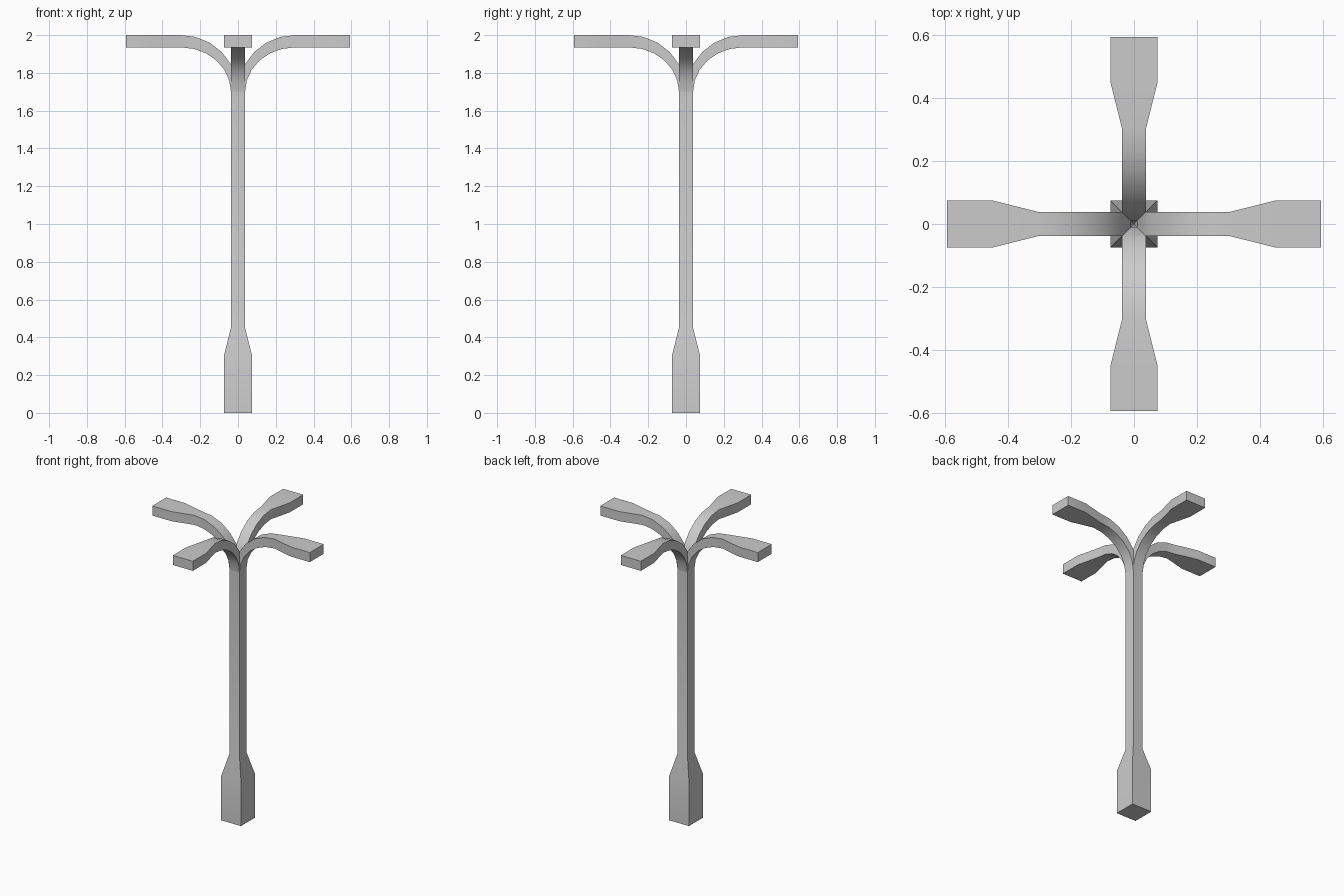
import bpy, bmesh, math
from mathutils import Matrix

if "Cube" in bpy.data.objects:
    bpy.data.objects.remove(bpy.data.objects["Cube"])

W, WIDE = 0.0375, 0.075      # half widths of thin and flared sections


def sweep(bm, rings, cap_start=False):
    """Skin a list of four-point rings and cap the ends."""
    loops = [[bm.verts.new(p) for p in r] for r in rings]
    for a, b in zip(loops, loops[1:]):
        for i in range(4):
            j = (i + 1) % 4
            bm.faces.new((a[i], a[j], b[j], b[i]))
    if cap_start:
        bm.faces.new(loops[0][::-1])
        return
    bm.faces.new(loops[-1])


def finish(bm, name):
    bmesh.ops.remove_doubles(bm, verts=bm.verts, dist=1e-5)
    bmesh.ops.recalc_face_normals(bm, faces=bm.faces)
    me = bpy.data.meshes.new(name)
    bm.to_mesh(me)
    bm.free()
    ob = bpy.data.objects.new(name, me)
    bpy.context.collection.objects.link(ob)
    bpy.ops.object.select_all(action='DESELECT')
    ob.select_set(True)
    bpy.context.view_layer.objects.active = ob
    bpy.ops.object.shade_smooth_by_angle(angle=math.radians(30))


# Square pole with a wider foot (open where the arms take over)
bm = bmesh.new()
sweep(bm, [[(-w, -w, z), (w, -w, z), (w, w, z), (-w, w, z)]
           for z, w in ((0, WIDE), (0.3, WIDE), (0.45, W), (1.7, W))], cap_start=True)
finish(bm, "pole")

# One arm: quarter bend, then a straight part that flares to a paddle
rows = []
for i in range(7):
    a = math.radians(15 * i)
    c, s = math.cos(a), math.sin(a)
    rows.append((0.3 - 0.3 * c, 1.7 + 0.3 * s,
                 0.3 - 0.2625 * c, 1.7 + 0.235 * s, W))
rows += [(x, 2.0, x, 1.935, WIDE) for x in (0.45, 0.593)]

for k, side in enumerate(("right", "back", "left", "front")):
    bm = bmesh.new()
    sweep(bm, [[(xt, -w, zt), (xb, -w, zb), (xb, w, zb), (xt, w, zt)]
               for xt, zt, xb, zb, w in rows])
    # Mitre the root along both diagonals so that the four arms meet cleanly
    for sy in (1, -1):
        bmesh.ops.bisect_plane(bm, geom=bm.verts[:] + bm.edges[:] + bm.faces[:],
                               dist=1e-6, plane_co=(0, 0, 0),
                               plane_no=(1, sy, 0), clear_inner=True)
    bmesh.ops.transform(bm, matrix=Matrix.Rotation(k * math.pi / 2, 4, 'Z'),
                        verts=bm.verts)
    finish(bm, side + "_arm")
